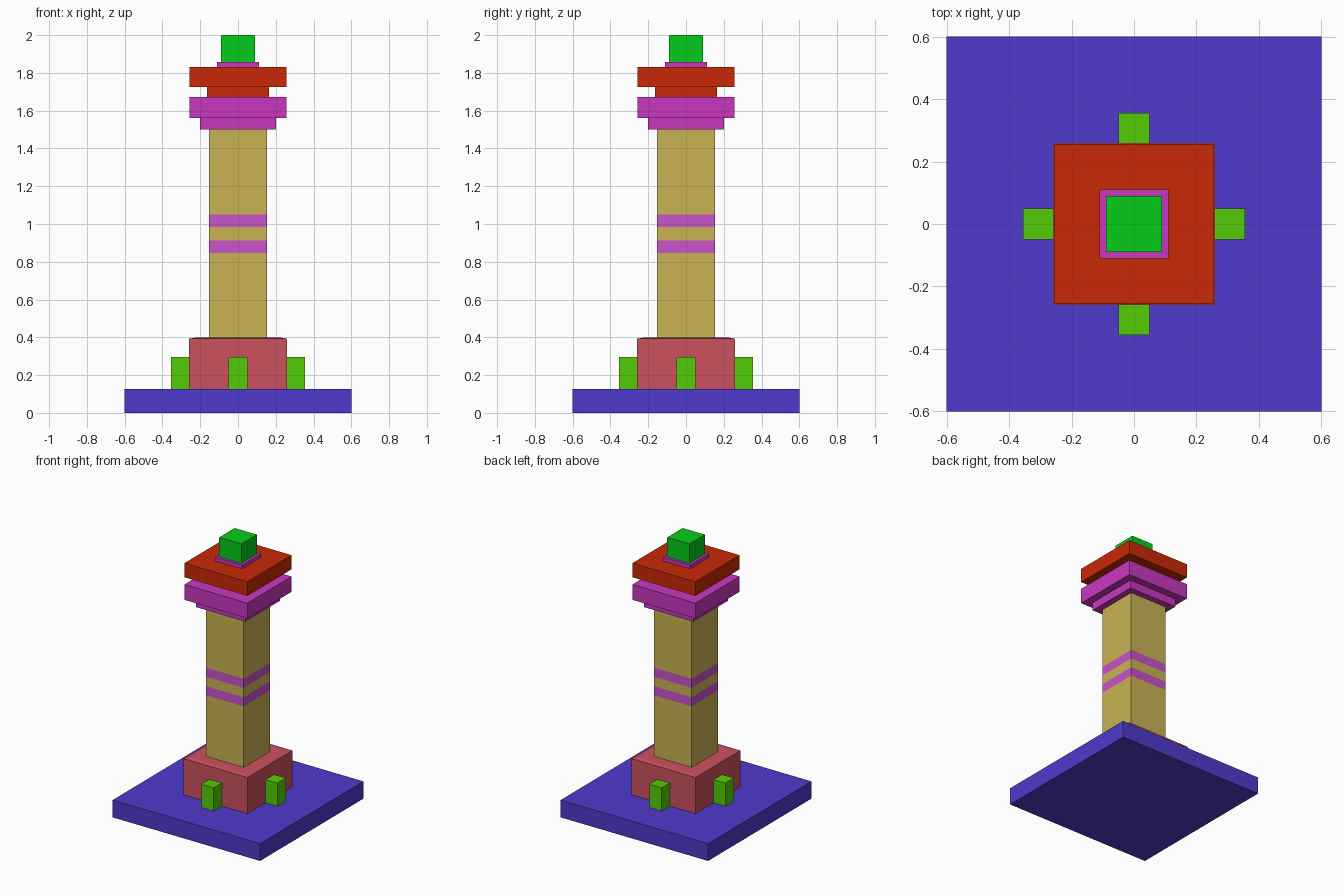
import bpy, bmesh

if "Cube" in bpy.data.objects:
    bpy.data.objects.remove(bpy.data.objects["Cube"])


def material(name, rgb):
    # picked display colour -> linear
    m = bpy.data.materials.new(name)
    m.diffuse_color = [(c / 255) ** 2.2 for c in rgb] + [1.0]
    m.use_nodes = True
    m.node_tree.nodes["Principled BSDF"].inputs["Base Color"].default_value = m.diffuse_color
    return m


BLUE = material("blue", (80, 60, 203))
ROSE = material("rose", (203, 82, 94))
LIME = material("lime", (84, 203, 14))
SAND = material("sand", (200, 178, 84))
PINK = material("pink", (200, 84, 200))
MAGENTA = material("magenta", (200, 58, 192))
RED = material("red", (200, 45, 14))
GREEN = material("green", (14, 203, 32))


def tower(name, rings, mats):
    """Square solid through (half_width, z) rings; mats gives one material per segment."""
    bm = bmesh.new()
    slots = list(dict.fromkeys(mats))
    loops = [[bm.verts.new((sx * h, sy * h, z))
              for sx, sy in ((-1, -1), (1, -1), (1, 1), (-1, 1))] for h, z in rings]
    for lo, hi, mat in zip(loops, loops[1:], mats):
        for i in range(4):
            j = (i + 1) % 4
            f = bm.faces.new((lo[i], lo[j], hi[j], hi[i]))
            f.material_index = slots.index(mat)
    bm.faces.new(loops[0][::-1]).material_index = slots.index(mats[0])
    bm.faces.new(loops[-1]).material_index = slots.index(mats[-1])
    mesh = bpy.data.meshes.new(name)
    bm.to_mesh(mesh)
    bm.free()
    for m in slots:
        mesh.materials.append(m)
    ob = bpy.data.objects.new(name, mesh)
    bpy.context.collection.objects.link(ob)
    return ob


def slab(name, half, z0, z1, mat):
    return tower(name, [(half, z0), (half, z1)], [mat])


# Ground plinth and pedestal with a barely raised top
slab("plinth", 0.6, 0.0, 0.127, BLUE)
tower("pedestal", [(0.26, 0.127), (0.26, 0.393), (0.23, 0.398)], [ROSE, ROSE])

# Four small posts against the pedestal sides
for name, x, y in (("front", 0, -1), ("right", 1, 0), ("back", 0, 1), ("left", -1, 0)):
    post = slab("post_" + name, 0.05, 0.127, 0.297, LIME)
    post.location = (x * 0.305, y * 0.305, 0)

# Shaft with two flush coloured bands
levels = [0.396, 0.847, 0.913, 0.983, 1.05, 1.5]
tower("shaft", [(0.153, z) for z in levels], [SAND, PINK, SAND, PINK, SAND])

# Stepped head, bottom to top
slab("capital_neck", 0.20, 1.5, 1.56, MAGENTA)
slab("capital", 0.256, 1.56, 1.673, MAGENTA)
slab("gallery_neck", 0.163, 1.673, 1.726, RED)
slab("gallery", 0.256, 1.726, 1.83, RED)
slab("lantern_base", 0.11, 1.83, 1.858, MAGENTA)
slab("lantern", 0.09, 1.858, 2.0, GREEN)
